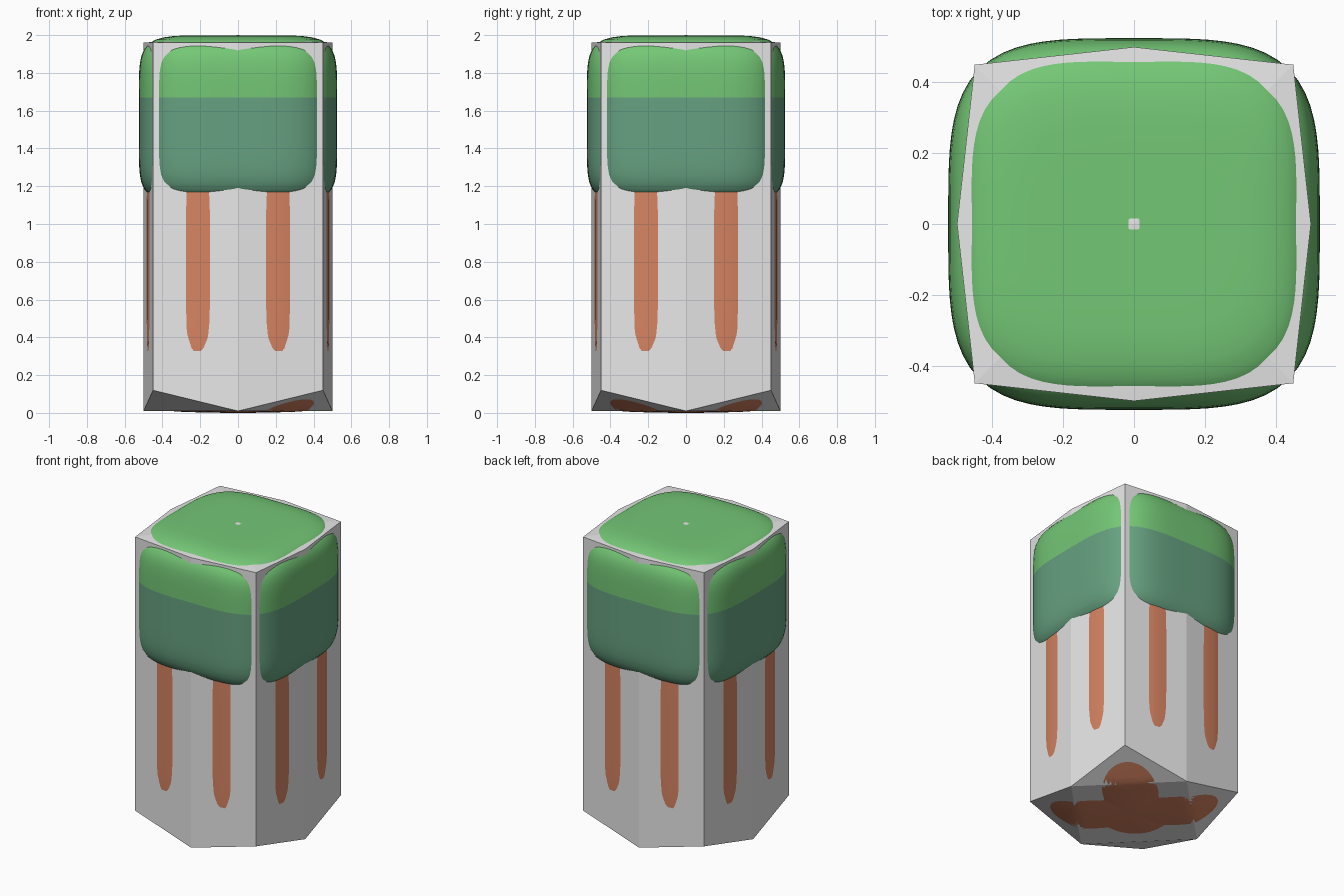
import bpy, bmesh, math

if "Cube" in bpy.data.objects:
    bpy.data.objects.remove(bpy.data.objects["Cube"])


def material(name, srgb):
    m = bpy.data.materials.new(name)
    lin = [((c / 255 + 0.055) / 1.055) ** 2.4 for c in srgb]
    m.diffuse_color = (*lin, 1)
    m.use_nodes = True
    m.node_tree.nodes["Principled BSDF"].inputs["Base Color"].default_value = m.diffuse_color
    return m


GREY = material("pale grey", (231, 231, 231))
LIGHT = material("leaf green", (116, 199, 118))
DARK = material("deep green", (102, 161, 128))
BROWN = material("bark brown", (214, 132, 98))


def make(name, verts, faces, mats, smooth=True):
    mesh = bpy.data.meshes.new(name)
    mesh.from_pydata(verts, [], faces)
    for m in mats:
        mesh.materials.append(m)
    bm = bmesh.new()
    bm.from_mesh(mesh)
    bmesh.ops.recalc_face_normals(bm, faces=bm.faces)
    bm.to_mesh(mesh)
    bm.free()
    for p in mesh.polygons:
        p.use_smooth = smooth
    ob = bpy.data.objects.new(name, mesh)
    bpy.context.collection.objects.link(ob)
    return ob


def rings_to_faces(rings, n):
    """Quads between stacked rings of n points."""
    return [(i * n + j, i * n + (j + 1) % n, (i + 1) * n + (j + 1) % n, (i + 1) * n + j)
            for i in range(rings - 1) for j in range(n)]


def shell_bottom(x, y):
    """Underside of the shell: flat diamond, corners rising."""
    return 0.01 + max(0, abs(x) + abs(y) - 0.5) * 0.275


def rounded_block(name, half, mid, height, mats, split=None, n=96, e=3.8, ez=6.6):
    """Block with rounded-square plan and rounded top and bottom edges."""
    levels = []
    for i in range(49):
        t = -math.pi / 2 + math.pi * i / 48
        s, c = math.sin(t), math.cos(t)
        k = (abs(s) ** ez + abs(c) ** ez) ** (-1 / ez)
        levels.append((max(c * k, 0.004), mid + height * s * k))
    if split:
        r = (1 - (abs(split - mid) / height) ** ez) ** (1 / ez)
        levels.append((r, split))
    # spread extra rings over the flat caps
    for f in (0.2, 0.4, 0.6):
        dz = height * (1 - f ** ez) ** (1 / ez)
        levels += [(f, mid - dz), (f, mid + dz)]
    low = sorted([l for l in levels if l[1] < mid], key=lambda l: (l[1], l[0]))
    high = sorted([l for l in levels if l[1] >= mid], key=lambda l: (l[1], -l[0]))
    levels = low + high
    verts = []
    for r, z in levels:
        for j in range(n):
            a = 2 * math.pi * j / n
            x, y = math.cos(a), math.sin(a)
            k = half * r * (abs(x) ** e + abs(y) ** e) ** (-1 / e)
            x, y = x * k, y * k
            verts.append((x, y, max(z, shell_bottom(x, y) + 0.02)))
    faces = rings_to_faces(len(levels), n)
    faces += [tuple(range(n)), tuple(range(len(verts) - n, len(verts)))]
    ob = make(name, verts, faces, mats)
    if split:
        for p in ob.data.polygons:
            p.material_index = 0 if p.center.z > split else 1
    return ob


# Grey eight-sided shell: corners raised underneath, shallow peak on top
plan = [(0.5, 0), (0.45, 0.45), (0, 0.5), (-0.45, 0.45),
        (-0.5, 0), (-0.45, -0.45), (0, -0.5), (0.45, -0.45)]
verts = [(x, y, shell_bottom(x, y)) for x, y in plan] + [(x, y, 1.96) for x, y in plan]
verts.append((0, 0, 2.0))
faces = rings_to_faces(2, 8) + [(8 + j, 8 + (j + 1) % 8, 16) for j in range(8)]
faces += [(0, 2, 4, 6)] + [(j, j + 1, (j + 2) % 8) for j in (0, 2, 4, 6)]
make("outer_shell", verts, faces, [GREY], smooth=False)

# Two-tone crown and the trunk, both bulging slightly through the shell
rounded_block("crown", 0.525, 1.555, 0.4437, [LIGHT, DARK], split=1.67)
rounded_block("trunk", 0.485, 0.81, 0.81, [BROWN])

# Trunk foot showing under the shell: lobes toward three of the corners
n, rings = 96, 14
verts = []
for i in range(rings):
    t = max(i / (rings - 1), 0.01)
    for j in range(n):
        a = 2 * math.pi * j / n
        lobe = 0.02 if math.pi < a < 1.5 * math.pi else 0.29
        r = t * (0.25 + lobe * abs(math.sin(2 * a)) ** 1.43)
        x, y = r * math.cos(a), r * math.sin(a)
        verts.append((x, y, shell_bottom(x, y) + 0.001 * t - 0.01 * (1 - t * t)))
foot = make("trunk_foot", verts, rings_to_faces(rings, n) + [tuple(range(n))], [BROWN])
# open plate: make sure it faces down
if foot.data.polygons[0].normal.z > 0:
    foot.data.flip_normals()
